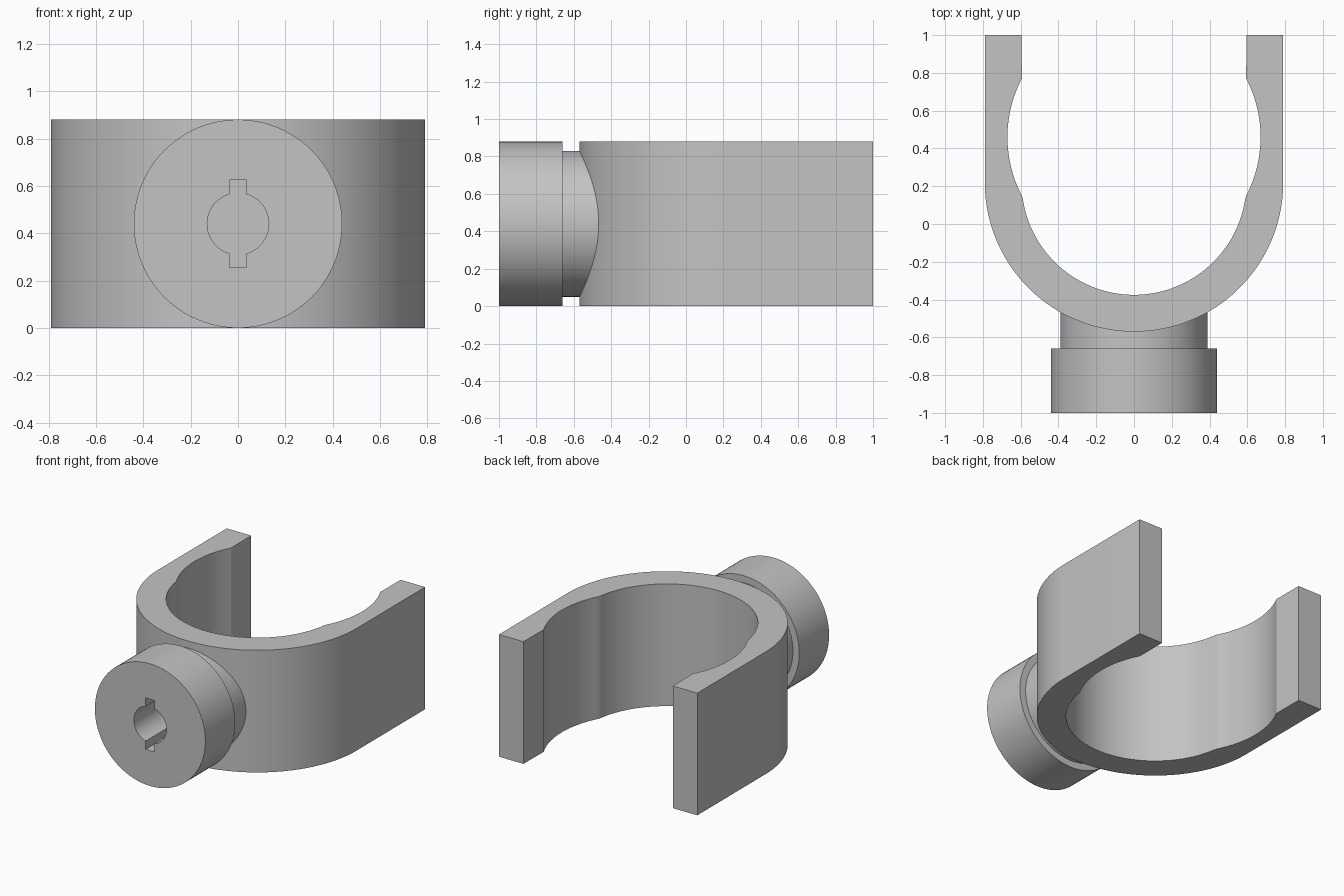
import bpy
import bmesh
from math import sin, cos, asin, pi, radians
from mathutils import Matrix

if "Cube" in bpy.data.objects:
    bpy.data.objects.remove(bpy.data.objects["Cube"], do_unlink=True)

HEIGHT = 0.88
MID = HEIGHT / 2

grey = bpy.data.materials.new("plain grey")
grey.use_nodes = True
grey.diffuse_color = (0.55, 0.55, 0.55, 1)
grey.node_tree.nodes["Principled BSDF"].inputs["Base Color"].default_value = (0.55, 0.55, 0.55, 1)


def arc(cy, r, start, end, steps):
    """Points on a circle centred at (0, cy)."""
    angles = [start + (end - start) * i / steps for i in range(steps + 1)]
    return [(r * cos(a), cy + r * sin(a)) for a in angles]


def prism(name, outline, depth, matrix=Matrix()):
    """Extrude a flat outline along its local z axis."""
    bm = bmesh.new()
    face = bm.faces.new([bm.verts.new((x, y, 0)) for x, y in outline])
    out = bmesh.ops.extrude_face_region(bm, geom=[face])
    verts = [v for v in out["geom"] if isinstance(v, bmesh.types.BMVert)]
    bmesh.ops.translate(bm, verts=verts, vec=(0, 0, depth))
    bmesh.ops.recalc_face_normals(bm, faces=bm.faces)
    bm.transform(matrix)
    mesh = bpy.data.meshes.new(name)
    bm.to_mesh(mesh)
    bm.free()
    mesh.materials.append(grey)
    obj = bpy.data.objects.new(name, mesh)
    bpy.context.collection.objects.link(obj)
    return obj


def combine(target, tool, operation):
    """Apply a boolean and discard the tool."""
    mod = target.modifiers.new(operation, 'BOOLEAN')
    mod.operation = operation
    mod.solver = 'EXACT'
    mod.object = tool
    bpy.context.view_layer.objects.active = target
    bpy.ops.object.modifier_apply(modifier=mod.name)
    bpy.data.objects.remove(tool, do_unlink=True)


def along_y(y):
    """Place a prism so that it runs towards the back from y."""
    return Matrix.Translation((0, y, MID)) @ Matrix.Rotation(-pi / 2, 4, 'X')


# U-shaped clip: outer wall, then the inner wall with its wider gripping seat
OUT, INN, SEAT = 0.79, 0.595, 0.67
BEND_Y, SEAT_Y, SEAT_HALF = 0.22, 0.46, 0.31
outer = [(-OUT, 1)] + arc(BEND_Y, OUT, pi, 2 * pi, 96) + [(OUT, 1)]
lip = asin(SEAT_HALF / SEAT)
drop = asin((SEAT_Y - SEAT_HALF - BEND_Y) / INN)
right_seat = arc(SEAT_Y, SEAT, lip, -lip, 24)
bowl = arc(BEND_Y, INN, drop, -pi - drop, 80)
left_seat = [(-x, y) for x, y in reversed(right_seat)]
inner = [(INN, 1)] + right_seat + bowl[1:-1] + left_seat + [(-INN, 1)]
clip = prism("clip_with_knob", outer + inner, HEIGHT)

# Round knob with a narrower neck that runs into the clip
knob = prism("knob", arc(0, MID, 0, 2 * pi, 96)[:-1], 0.34, along_y(-1))
neck = prism("neck", arc(0, 0.39, 0, 2 * pi, 96)[:-1], 0.3, along_y(-0.75))
combine(knob, neck, 'UNION')
combine(clip, knob, 'UNION')

# Blind keyhole: round bore with a slot above and below
BORE, SLOT, REACH = 0.13, 0.035, 0.185
side = asin(SLOT / BORE)
right_side = arc(0, BORE, -pi / 2 + side, pi / 2 - side, 32)
half = [(SLOT, -REACH)] + right_side + [(SLOT, REACH)]
keyhole = prism("keyhole", half + [(-x, -y) for x, y in half], 0.48, along_y(-1.05))
combine(clip, keyhole, 'DIFFERENCE')

# Smooth curved walls with crisp edges
bpy.ops.object.select_all(action='DESELECT')
clip.select_set(True)
bpy.context.view_layer.objects.active = clip
bpy.ops.object.shade_smooth_by_angle(angle=radians(15))
